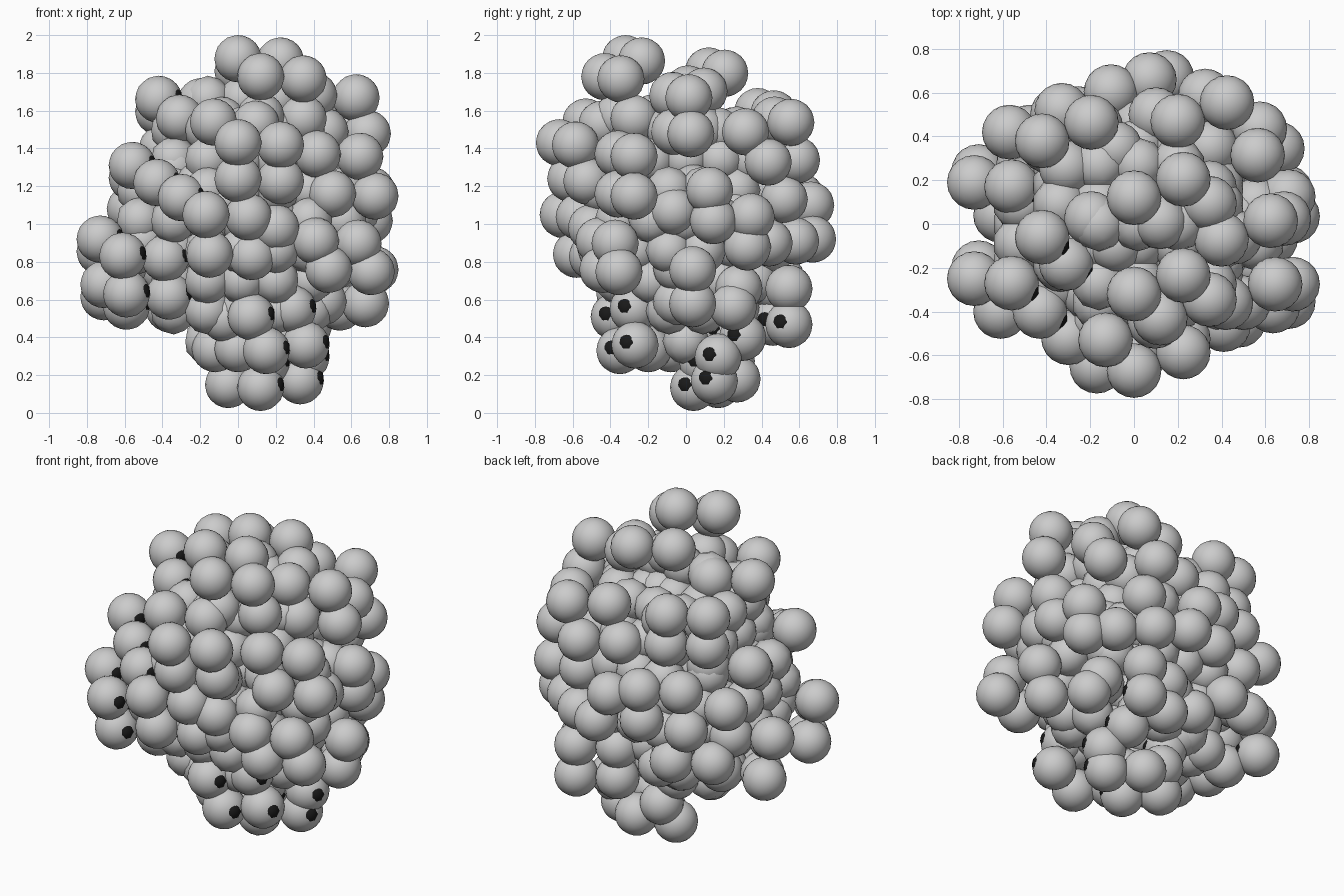
import bpy, bmesh
from mathutils import Vector, Matrix

R = 0.125                              # ball radius
STEP = Vector((0.225, 0.085, -0.012))  # spacing along a row of balls
BACK = Vector((0, 0.44, -0.065))       # spacing between repeated rows
SPOT = Vector((0.9, -0.4, 0.15)).normalized() * 0.074


def ball_cluster(name, points, radius, detail, colour=None):
    bm = bmesh.new()
    for p in points:
        bmesh.ops.create_icosphere(bm, subdivisions=detail, radius=radius,
                                   matrix=Matrix.Translation(p))
    for f in bm.faces:
        f.smooth = True
    me = bpy.data.meshes.new(name)
    bm.to_mesh(me)
    bm.free()
    ob = bpy.data.objects.new(name, me)
    bpy.context.collection.objects.link(ob)
    if colour:
        mat = bpy.data.materials.new(name)
        mat.diffuse_color = colour
        me.materials.append(mat)


def expand(rows):
    # each row: first ball, balls along the row, repeats towards the back
    pts = []
    for x, y, z, n, m in rows:
        for j in range(m):
            for i in range(n):
                p = Vector((x, y, z)) + STEP * i + BACK * j
                if all((p - q).length > 0.07 for q in pts):
                    pts.append(p)
    return pts


# upper part: crown and stepped shoulders
upper = expand([
    (0, -.32, 1.875, 2, 2), (.12, -.43, 1.78, 2, 2), (.12, -.36, 1.57, 2, 2),
    (-.42, -.06, 1.66, 2, 2), (-.31, -.18, 1.56, 2, 2),
    (-.13, -.53, 1.54, 2, 1), (0, -.67, 1.43, 2, 1), (0, -.61, 1.24, 2, 1),
    (.20, .47, 1.55, 2, 1), (.35, .35, 1.34, 2, 1), (.40, -.07, 1.68, 2, 1),
    (.46, -.06, 1.49, 2, 1), (.42, -.36, 1.37, 2, 1), (.34, .23, 1.5, 2, 1),
    (.1, .5, 1.35, 2, 1), (-.4, .36, 1.4, 2, 1),
])

# middle part: widest belt
middle = expand([
    (-.56, -.27, 1.31, 2, 2), (-.43, -.40, 1.22, 2, 2),
    (-.30, -.52, 1.14, 2, 1), (-.17, -.65, 1.05, 2, 1),
    (-.15, -.58, .84, 2, 1), (.50, -.36, 1.16, 2, 1),
    (.41, -.46, .91, 2, 1), (.48, -.44, .76, 2, 1), (.20, -.50, .98, 1, 1),
    (.40, -.15, 1.08, 2, 1), (.48, .04, 1.19, 2, 1), (.47, .06, 1.03, 2, 1),
    (.43, .26, 1.05, 2, 1), (.41, .24, .89, 2, 1), (.5, -.05, .77, 2, 1),
    (-.57, .42, 1.08, 1, 1), (-.33, .52, 1.16, 2, 1), (.07, .66, 1.10, 1, 1),
    (.15, .67, .92, 1, 1), (.33, .58, .91, 1, 1), (.36, .52, 1.13, 1, 1),
    (-.1, .58, .95, 1, 1), (-.35, .50, .92, 1, 1), (.5, .44, .9, 1, 1),
    (-.73, -.25, .92, 2, 2), (-.61, -.40, .83, 2, 2),
])

# lower part: left lump and tapering foot
lower = expand([
    (-.71, -.20, .68, 1, 2), (-.59, -.35, .63, 2, 2), (-.36, .16, .54, 2, 1),
    (-.59, .08, .55, 1, 1), (-.48, .42, .72, 2, 1), (-.07, -.25, .50, 1, 2),
    (.07, -.38, .51, 1, 1), (.29, -.28, .55, 1, 1), (.45, -.05, .59, 2, 1),
    (.15, -.35, .33, 1, 2), (.36, -.27, .36, 1, 2), (.0, -.20, .34, 1, 2),
    (-.12, -.08, .34, 1, 1), (-.05, .17, .15, 1, 1), (.12, .04, .135, 1, 1),
    (.33, .15, .17, 1, 1), (.15, .27, .18, 1, 1), (.15, .46, .48, 2, 1),
    (.15, .46, .67, 2, 1), (-.1, .4, .6, 1, 1), (.48, .28, .66, 1, 1),
    (.54, .25, .56, 1, 1), (.3, .3, .4, 1, 1),
])

ball_cluster("upper_balls", upper, R, 3)
ball_cluster("middle_balls", middle, R, 3)
ball_cluster("lower_balls", lower, R, 3)

# inner balls close the gaps
core = []
for i in range(-5, 6):
    for j in range(-5, 6):
        for k in range(-5, 6):
            p = Vector((.02 + i * .18, j * .18 + (k % 2) * .09, 1.02 + k * .16))
            e = ((p.x - .02) / .6) ** 2 + (p.y / .5) ** 2 + ((p.z - 1.02) / .68) ** 2
            if e < 1:
                core.append(p)
ball_cluster("core_balls", core, R, 2)

# small dark spots peeking out of the left and lower balls
spots = [p + SPOT for p in upper + middle + lower
         if (p.x < -.25 and p.y < .35) or (p.z < .58 and p.x < .5)]
ball_cluster("dark_spots", spots, 0.06, 2, (0.01, 0.01, 0.01, 1))
